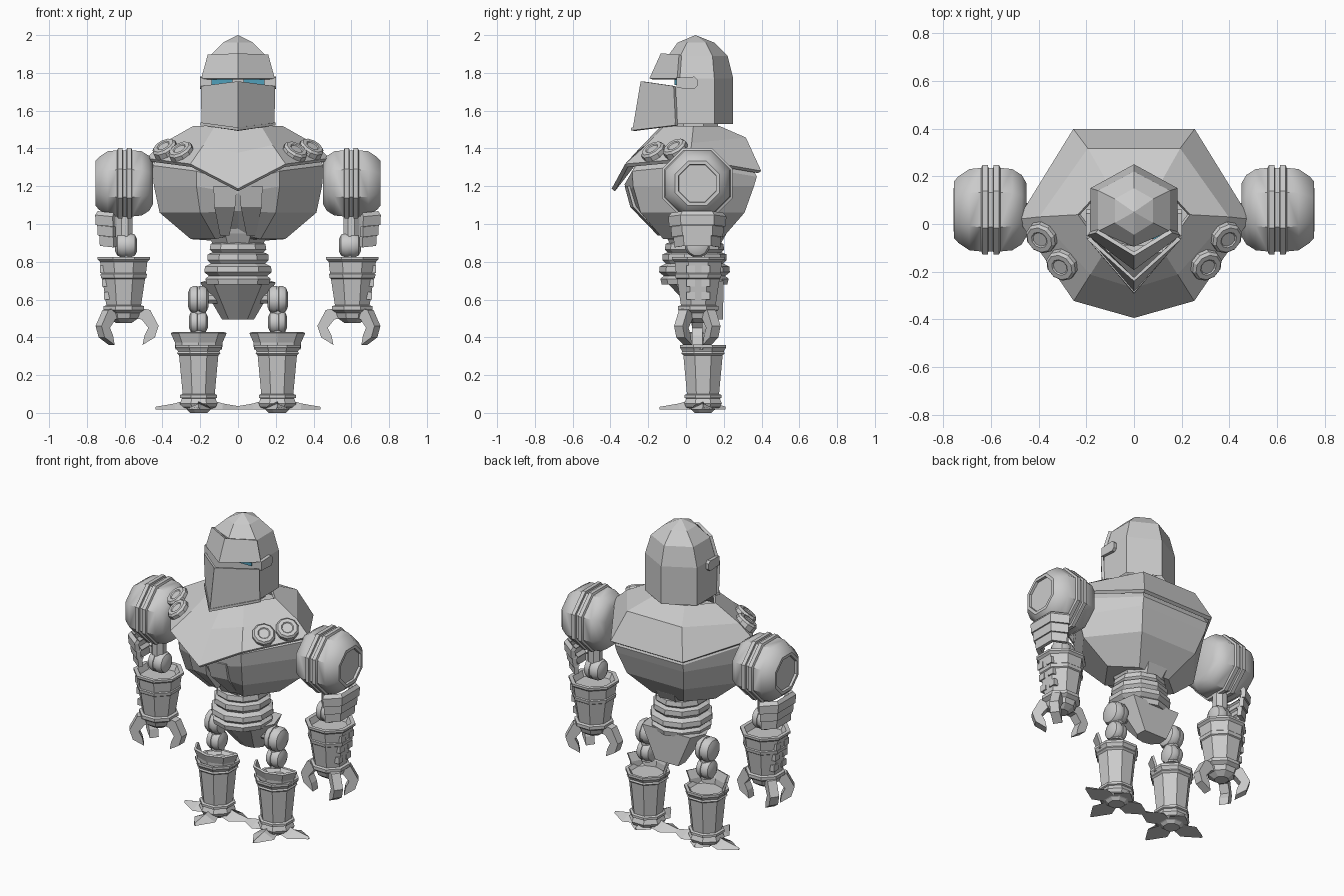
import bpy, bmesh
from math import sin, cos, pi, radians
from mathutils import Vector, Matrix

if "Cube" in bpy.data.objects:
    bpy.data.objects.remove(bpy.data.objects["Cube"])


def make(name, verts, faces, mirror=False, smooth=False, thick=0, mat=None):
    me = bpy.data.meshes.new(name)
    me.from_pydata([tuple(v) for v in verts], [], faces)
    bm = bmesh.new()
    bm.from_mesh(me)
    bmesh.ops.remove_doubles(bm, verts=bm.verts, dist=0.0002)
    bmesh.ops.recalc_face_normals(bm, faces=bm.faces)
    bm.to_mesh(me)
    bm.free()
    ob = bpy.data.objects.new(name, me)
    bpy.context.collection.objects.link(ob)
    if thick:
        s = ob.modifiers.new("Solidify", 'SOLIDIFY')
        s.thickness = thick
        s.offset = 0
    if mirror:
        m = ob.modifiers.new("Mirror", 'MIRROR')
        m.use_mirror_merge = False
    if mat:
        me.materials.append(mat)
    if smooth:
        bpy.ops.object.select_all(action='DESELECT')
        ob.select_set(True)
        bpy.context.view_layer.objects.active = ob
        bpy.ops.object.shade_smooth_by_angle(angle=radians(40))
    return ob


def loft(name, rings, closed=True, caps=True, **kw):
    n = len(rings[0])
    verts = [p for r in rings for p in r]
    faces = []
    for i in range(len(rings) - 1):
        for j in range(n if closed else n - 1):
            k = (j + 1) % n
            faces.append((i*n + j, i*n + k, (i+1)*n + k, (i+1)*n + j))
    if caps:
        faces += [tuple(range(n)), tuple((len(rings)-1)*n + j for j in range(n))]
    return make(name, verts, faces, **kw)


X, Z = (1, 0, 0), (0, 0, 1)


def lathe(name, prof, c, n=8, axis=Z, **kw):
    """Profile of (radius, distance along axis), around an axis through c."""
    rot = Vector(Z).rotation_difference(Vector(axis)).to_matrix()
    rings = []
    for r, h in prof:
        r = max(r, 0.0005) / cos(pi / n)
        rings.append([Vector(c) + rot @ Vector((r*cos(2*pi*(j+.5)/n), r*sin(2*pi*(j+.5)/n), h))
                      for j in range(n)])
    return loft(name, rings, **kw)


def sym(half):
    """Full ring from a half-outline; points on x = 0 are not doubled."""
    on = [Vector(p) for p in half]
    return on + [Vector((-p.x, p.y, p.z)) for p in reversed(on) if p.x > 0]


def prism(name, outline, w, place, **kw):
    return loft(name, [[place @ Vector((x, s*w/2, z)) for x, z in outline] for s in (-1, 1)], **kw)


def box(name, c, s, **kw):
    o = [(-s[0]/2, -s[2]/2), (s[0]/2, -s[2]/2), (s[0]/2, s[2]/2), (-s[0]/2, s[2]/2)]
    return prism(name, o, s[1], Matrix.Translation(c), **kw)


# Upper chest shell with pointed front rim
loft("chest_shell", [
    sym([(0, -.385, 1.18), (.25, -.315, 1.31), (.48, .02, 1.34), (.25, .39, 1.275)]),
    sym([(0, -.26, 1.37), (.18, -.205, 1.41), (.39, .03, 1.42), (.19, .31, 1.45)]),
    sym([(0, -.13, 1.505), (.12, -.11, 1.51), (.23, .04, 1.51), (.11, .17, 1.51)])],
    caps=False, thick=.022)
lathe("neck", [(.13, 1.48), (.13, 1.56)], (0, .04, 0))
# Lower chest
loft("lower_chest", [
    sym([(0, -.24, 1.36), (.17, -.2, 1.37), (.4, .03, 1.38), (.2, .31, 1.38)]),
    sym([(0, -.325, 1.21), (.22, -.285, 1.28), (.455, .02, 1.31), (.24, .375, 1.25)]),
    sym([(0, -.31, 1.16), (.22, -.28, 1.2), (.445, .03, 1.2), (.235, .36, 1.2)]),
    sym([(0, -.25, 1.07), (.2, -.24, 1.06), (.415, .04, 1.06), (.2, .31, 1.06)]),
    sym([(0, -.09, .95), (.12, -.12, .92), (.25, .06, .92), (.11, .18, .91)])])
loft("front_chest_plate", [
    [(a, y, z), (b, y + .015, z), (b, y + .1, z), (a, y + .1, z)]
    for a, b, y, z in [(.005, .13, -.325, 1.2), (.015, .125, -.295, 1.09), (.045, .095, -.15, .94)]],
    mirror=True)
# Shoulder rivets on the shell
for x, y, z in [(.3, -.17, 1.38), (.385, -.055, 1.395)]:
    lathe("chest_rivet", [(.055, -.03), (.065, -.02), (.065, .015), (.055, .027), (.035, .027), (.03, .022), (0, .022)],
          (x, y, z), n=10, axis=Vector((.42, -.45, .78)).normalized(), mirror=True)

# Waist bellows and pelvis
lathe("waist_cup", [(.175, .98), (.165, .95), (.125, .88)], (0, .05, 0))
lathe("waist_bellows", [(.12, .905), (.145, .895), (.15, .865), (.135, .85), (.16, .84), (.162, .81), (.145, .79),
      (.175, .775), (.178, .745), (.155, .725), (.172, .71), (.165, .68)], (0, .045, 0), n=10)
loft("pelvis", [
    sym([(0, -.1, .69), (.13, -.06, .69), (.2, .08, .69), (.17, .2, .7)]),
    sym([(0, .08, .495), (.05, .09, .495), (.085, .13, .495), (.08, .195, .495)])])

# Helmet: six-sided dome with a pointed visor and brow
loft("helmet", [
    [Vector(p) for p in ((0, f, z), (w, a, z), (w, b, z), (0, k, z), (-w, b, z), (-w, a, z))]
    for w, f, a, b, k, z in [(.183, -.05, -.05, .15, .25, 1.53), (.183, -.05, -.05, .15, .25, 1.77),
                             (.15, -.095, -.03, .14, .22, 1.89), (.08, -.045, .005, .105, .15, 1.96),
                             (0, .05, .05, .05, .05, 2.0)]], caps=False)
loft("visor", [[(-.188, -.05, 1.53), (0, -.275, 1.5), (.188, -.05, 1.53)],
               [(-.19, -.06, 1.73), (0, -.232, 1.755), (.19, -.06, 1.73)]],
     closed=False, caps=False, thick=.016)
loft("visor_lip", [[(-.19, -.05, 1.522), (0, -.28, 1.494), (.19, -.05, 1.522)],
                   [(-.19, -.05, 1.537), (0, -.277, 1.51), (.19, -.05, 1.537)]],
     closed=False, caps=False, thick=.025)
loft("brow", [[(-.19, -.04, 1.768), (0, -.185, 1.768), (.19, -.04, 1.768)],
              [(-.155, -.03, 1.895), (0, -.125, 1.9), (.155, -.03, 1.895)]],
     closed=False, caps=False, thick=.018)
prism("visor_hinge", [(-.05, 1.72), (.045, 1.715), (.06, 1.73), (.06, 1.765), (.045, 1.78), (-.05, 1.775)], .02,
      Matrix.Translation((.192, 0, 0)) @ Matrix.Rotation(pi/2, 4, 'Z'), mirror=True)
blue = bpy.data.materials.new("eye_blue")
blue.diffuse_color = (.08, .35, .5, 1)
blue.use_nodes = True
blue.node_tree.nodes["Principled BSDF"].inputs["Base Color"].default_value = blue.diffuse_color
loft("eye", [[(.03, -.062, z), (.14, -.062, z), (.13, -.04, z), (.03, -.04, z)] for z in (1.735, 1.775)],
     mirror=True, mat=blue)

# Shoulders: octagonal balls with a central band split by a groove
lathe("shoulder", [(0, -.15), (.11, -.15), (.145, -.13), (.17, -.09), (.175, -.04), (.187, -.035), (.187, -.012),
      (.175, -.01), (.175, .01), (.187, .012), (.187, .035), (.175, .04), (.17, .09), (.14, .135), (.118, .155),
      (.1, .155), (.098, .14), (0, .14)], (.6, .06, 1.215), axis=X, smooth=True, mirror=True)


def joint(name, c, r, w):
    """Round joint with a centre groove."""
    lathe(name, [(r*.5, -w), (r*.85, -w*.8), (r, -w*.4), (r, -w*.12), (r*.94, -w*.1), (r*.94, w*.1),
          (r, w*.12), (r, w*.4), (r*.85, w*.8), (r*.5, w)], c, n=12, axis=X, smooth=True, mirror=True)


# Arms
lathe("upper_arm_rod", [(.042, .85), (.042, 1.08)], (.6, .06, 0), mirror=True)
joint("elbow_joint", (.592, .06, .888), .065, .058)
for i in range(3):                                  # layered outer arm guard, leaning outward
    z, r = 1.035 - .055*i, .145 - .014*i
    arc = [radians(a) for a in (-80, -35, 35, 80)]
    loft("arm_guard", [[(.632 + q*.95*cos(a), .06 + q*sin(a), h - .02*sin(abs(a))) for a in arc]
         for q, h in ((r - .015, z + .035), (r, z + .02), (r - .005, z - .028))],
         closed=False, caps=False, thick=.028, mirror=True)
lathe("forearm", [(0, .79), (.1, .79), (.115, .825), (.138, .825), (.138, .812), (.125, .8), (.118, .74), (.123, .735),
      (.12, .715), (.113, .71), (.092, .57), (.107, .565), (.107, .545), (.085, .53), (.075, .5), (.04, .475), (0, .475)],
      (.605, .065, 0), mirror=True)
for i in range(3):                                  # small blocks along the forearm
    for dy in (-.04, .04):
        box("forearm_block", (.712 - .01*i, .065 + dy, .76 - .07*i), (.035, .045, .04), mirror=True)
claw = [(.05, .56), (.13, .545), (.175, .46), (.155, .4), (.09, .36), (.1, .41), (.12, .45), (.085, .495), (.05, .5)]
for a in (35, -35, 180):
    prism("claw", claw, .055, Matrix.Translation((.595, .06, 0)) @ Matrix.Rotation(radians(a), 4, 'Z'), mirror=True)

# Legs
L = (.208, .09, 0)
joint("hip_joint", (.21, .085, .6), .073, .055)
lathe("hip_axle", [(.03, -.12), (.03, .02)], (.21, .085, .61), axis=X, mirror=True)
lathe("thigh_rod", [(.038, .42), (.038, .6)], L, mirror=True)
joint("knee_joint", (.21, .09, .48), .06, .05)
lathe("shin", [(0, .34), (.09, .34), (.105, .36), (.122, .36), (.122, .345), (.115, .335), (.11, .325),
      (.115, .315), (.104, .305), (.085, .1), (.098, .095), (.098, .08), (.075, .07), (.06, .06)], L, mirror=True)
loft("knee_guard", [[(L[0] + q*cos(radians(a)), .09 + q*.8*sin(radians(a)), z) for a in (180, 225, 270, 315, 360)]
     for q, z in ((.117, .335), (.12, .375), (.142, .425))], closed=False, caps=False, thick=.015, mirror=True)
lathe("ankle", [(0, 0), (.045, 0), (.06, .015), (.09, .03), (.1, .05), (.085, .085)], L, mirror=True)
for a, ln in ((0, .23), (180, .23), (270, .23), (90, .12)):
    M = Matrix.Translation(L) @ Matrix.Rotation(radians(a), 4, 'Z')
    loft("toe", [[M @ Vector((r*ln, -w, .018)), M @ Vector((r*ln, w, .018)), M @ Vector((r*ln, 0, h))]
         for r, w, h in ((.2, .04, .075), (.55, .072, .05), (1, .006, .032))], mirror=True)
